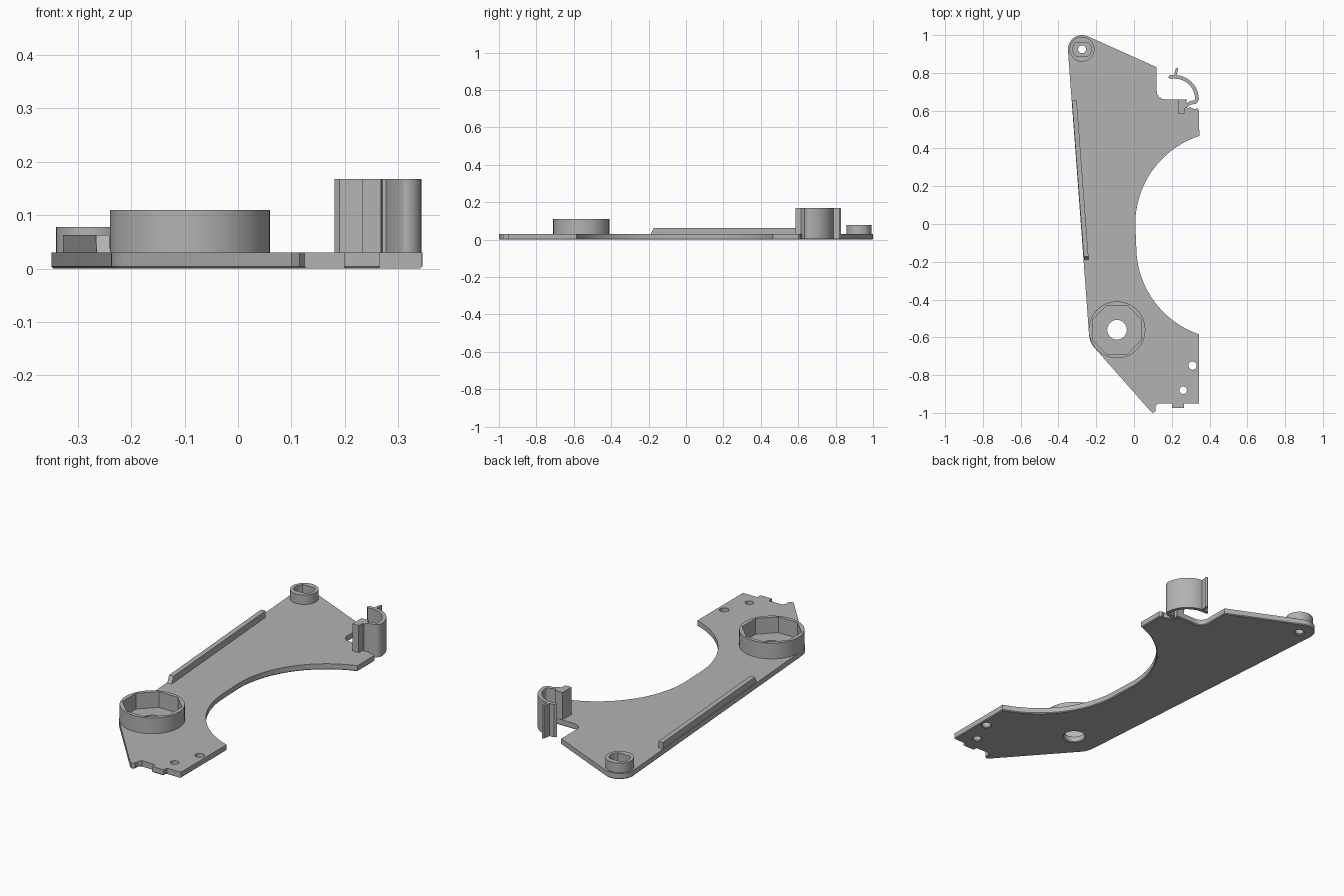
import bpy, bmesh, math
from mathutils import Vector

if "Cube" in bpy.data.objects:
    bpy.data.objects.remove(bpy.data.objects["Cube"])

grey = bpy.data.materials.new("mid_grey")
grey.diffuse_color = (0.45, 0.45, 0.45, 1)
grey.use_nodes = True
grey.node_tree.nodes["Principled BSDF"].inputs["Base Color"].default_value = grey.diffuse_color


def arc(cx, cy, r, a0, a1, n=16):
    """Points on a circular arc, angles in degrees."""
    return [(cx + r * math.cos(math.radians(a0 + (a1 - a0) * i / n)),
             cy + r * math.sin(math.radians(a0 + (a1 - a0) * i / n))) for i in range(n + 1)]


def circle(cx, cy, r, n=32, turn=0):
    return arc(cx, cy, r, turn, turn + 360, n)[:-1]


def prism(name, loops, z0, z1, chamfer=0):
    """Extrude an outline (first loop) with holes (other loops) from z0 to z1."""
    curve = bpy.data.curves.new(name, 'CURVE')
    curve.dimensions = '2D'
    curve.fill_mode = 'BOTH'
    curve.extrude = (z1 - z0) / 2
    for pts in loops:
        s = curve.splines.new('POLY')
        s.points.add(len(pts) - 1)
        for p, (x, y) in zip(s.points, pts):
            p.co = (x, y, 0, 1)
        s.use_cyclic_u = True
    ob = bpy.data.objects.new(name, curve)
    bpy.context.collection.objects.link(ob)
    bpy.ops.object.select_all(action='DESELECT')
    ob.select_set(True)
    bpy.context.view_layer.objects.active = ob
    bpy.ops.object.convert(target='MESH')
    ob = bpy.context.view_layer.objects.active
    bm = bmesh.new()
    bm.from_mesh(ob.data)
    bmesh.ops.translate(bm, verts=bm.verts, vec=(0, 0, (z0 + z1) / 2))
    bmesh.ops.remove_doubles(bm, verts=bm.verts, dist=1e-5)
    bmesh.ops.recalc_face_normals(bm, faces=bm.faces)
    if chamfer:
        rim = [e for e in bm.edges if len(e.link_faces) == 2
               and all(v.co.z < z0 + 1e-4 for v in e.verts)
               and any(abs(f.normal.z) < 0.1 for f in e.link_faces)]
        bmesh.ops.bevel(bm, geom=rim, offset=chamfer, segments=1, affect='EDGES')
    bm.to_mesh(ob.data)
    bm.free()
    finish(ob)
    return ob


def finish(ob):
    ob.data.materials.clear()
    ob.data.materials.append(grey)
    bpy.ops.object.select_all(action='DESELECT')
    ob.select_set(True)
    bpy.context.view_layer.objects.active = ob
    bpy.ops.object.shade_smooth_by_angle(angle=math.radians(30))


def ribbon(path, w):
    """Outline of a strip of width w following a path, with rounded tips."""
    pts = [Vector(p) for p in path]
    left, right = [], []
    for i, p in enumerate(pts):
        d = (pts[min(i + 1, len(pts) - 1)] - pts[max(i - 1, 0)]).normalized()
        n = Vector((-d.y, d.x)) * w / 2
        left.append(tuple(p + n))
        right.append(tuple(p - n))
    d0 = (pts[0] - pts[1]).normalized() * w / 2
    d1 = (pts[-1] - pts[-2]).normalized() * w / 2
    return [tuple(pts[0] + d0)] + left + [tuple(pts[-1] + d1)] + right[::-1]


PIVOT = (-0.09, -0.56)
PEG = (-0.275, 0.925)

# Base plate with concave cut-out, end notches and holes
outline = (arc(*PEG, 0.075, 184, 66, 14)
           + [(0.12, 0.83)]
           + arc(0.165, 0.705, 0.045, 180, 270, 8)
           + [(0.28, 0.66), (0.27, 0.625), (0.285, 0.61), (0.295, 0.62), (0.32, 0.608),
              (0.335, 0.612), (0.345, 0.602)]
           + arc(0.497, 0.0, 0.49, 108, 180, 28)
           + arc(0.502, -0.12, 0.49, 180, 251.3, 28)
           + [(0.345, -0.95), (0.265, -0.95), (0.265, -0.975), (0.20, -0.975), (0.20, -0.95),
              (0.125, -0.95), (0.115, -0.965), (0.115, -0.99), (0.10, -1.0), (0.085, -0.988)]
           + arc(-0.125, -0.58, 0.113, 220, 184, 8))
prism("base_plate",
      [outline, circle(*PIVOT, 0.052), circle(*PEG, 0.021, 20),
       circle(0.31, -0.75, 0.022, 20), circle(0.26, -0.88, 0.02, 20)],
      0, 0.03, 0.004)

# Large collar with eight-sided socket
prism("large_collar", [circle(*PIVOT, 0.15, 64), circle(*PIVOT, 0.14, 8, 22.5)], 0.028, 0.11)

# Small collar whose socket has two flats
socket = [(x, PEG[1] + max(-0.037, min(0.037, y - PEG[1])))
          for x, y in circle(*PEG, 0.049, 32)]
socket = [p for i, p in enumerate(socket)
          if abs(abs(p[1] - PEG[1]) - 0.037) > 1e-6 or abs(p[0] - PEG[0]) > 0.025]
prism("small_collar", [circle(*PEG, 0.066, 40), socket], 0.028, 0.078)


# Side rail along the slanted left edge, sloped at its front end
def edge_x(y):
    return -0.236 - 0.1135 * (y + 0.59) / 1.515


bm = bmesh.new()
side = [(-0.19, 0.028), (0.655, 0.028), (0.655, 0.063), (-0.172, 0.063)]
a = [bm.verts.new((edge_x(y) + 0.001, y, z)) for y, z in side]
b = [bm.verts.new((edge_x(y) + 0.026, y, z)) for y, z in side]
bm.faces.new(a)
bm.faces.new(b)
for i in range(4):
    j = (i + 1) % 4
    bm.faces.new((a[i], a[j], b[j], b[i]))
bmesh.ops.recalc_face_normals(bm, faces=bm.faces)
mesh = bpy.data.meshes.new("side_rail")
bm.to_mesh(mesh)
bm.free()
rail = bpy.data.objects.new("side_rail", mesh)
bpy.context.collection.objects.link(rail)
finish(rail)

# Spring clip: root block, curved arm and finger tab
TOP = 0.168
prism("clip_root", [[(0.233, 0.585), (0.268, 0.585), (0.27, 0.615), (0.282, 0.63),
                     (0.275, 0.658), (0.233, 0.658)]], 0.002, TOP)
arm = ([(0.19, 0.778), (0.215, 0.779)]
       + arc(0.215, 0.661, 0.118, 80, 8, 16)
       + arc(0.312, 0.665, 0.022, 0, -100, 8)
       + [(0.293, 0.638), (0.272, 0.622)])
prism("clip_arm", [ribbon(arm, 0.019)], 0.002, TOP)
prism("clip_tab", [ribbon([(0.222, 0.778), (0.222, 0.80), (0.227, 0.822)], 0.013)], 0.002, TOP)
